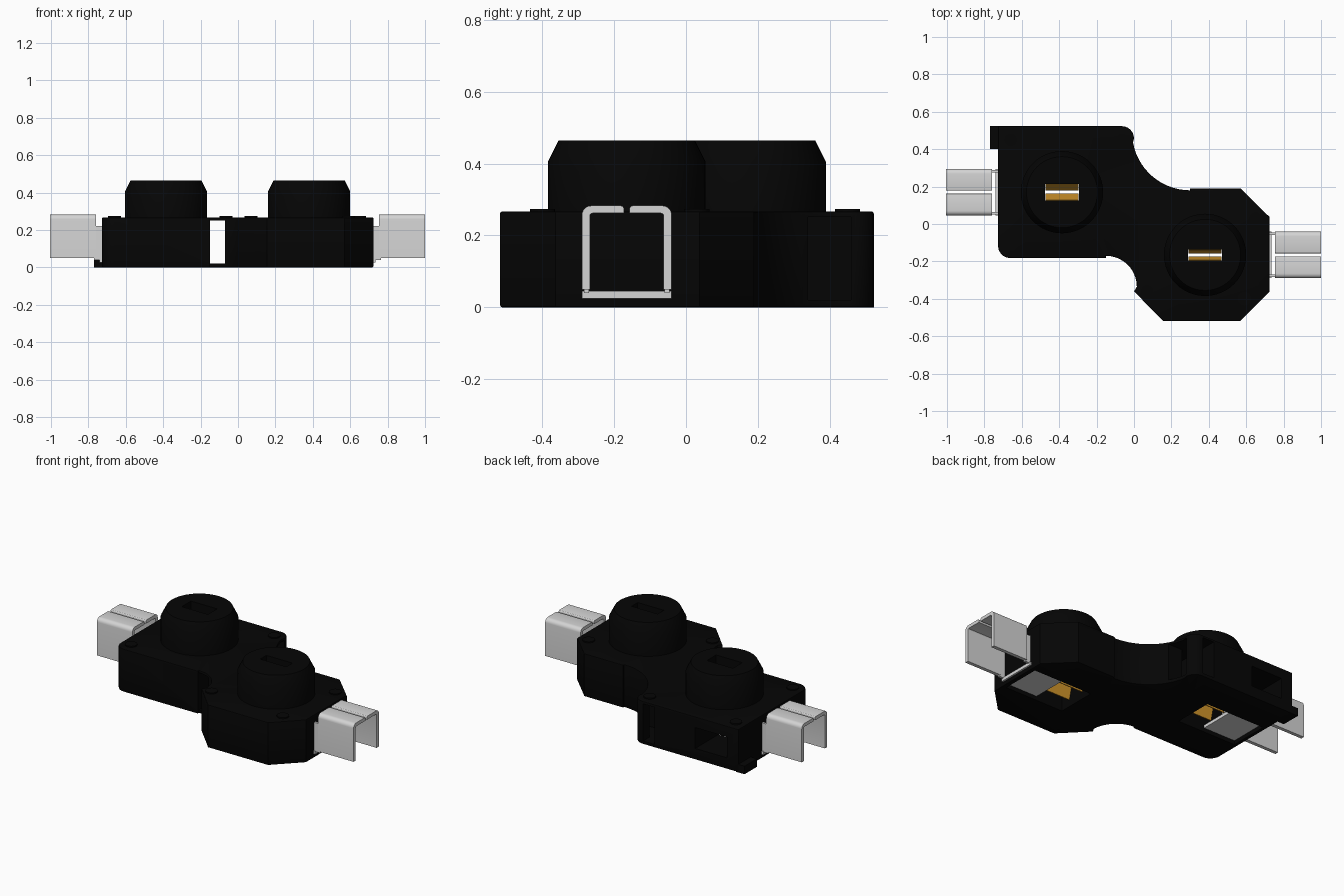
import bpy, bmesh, math
from mathutils import Matrix

if "Cube" in bpy.data.objects:
    bpy.data.objects.remove(bpy.data.objects["Cube"], do_unlink=True)


def material(name, rgb):
    m = bpy.data.materials.new(name)
    m.use_nodes = True
    m.diffuse_color = (*rgb, 1)
    m.node_tree.nodes["Principled BSDF"].inputs["Base Color"].default_value = (*rgb, 1)
    return m


BLACK = material("black plastic", (0.0016, 0.0016, 0.0016))
SILVER = material("silver metal", (0.66, 0.66, 0.66))
BRASS = material("brass orange", (0.65, 0.31, 0.025))


def activate(ob):
    bpy.ops.object.select_all(action='DESELECT')
    ob.select_set(True)
    bpy.context.view_layer.objects.active = ob


def smooth_shade(ob):
    activate(ob)
    bpy.ops.object.shade_smooth_by_angle(angle=math.radians(30))


def finish(bm, name, mat, smooth=False):
    bmesh.ops.recalc_face_normals(bm, faces=bm.faces)
    me = bpy.data.meshes.new(name)
    bm.to_mesh(me)
    bm.free()
    me.materials.append(mat)
    ob = bpy.data.objects.new(name, me)
    bpy.context.collection.objects.link(ob)
    if smooth:
        smooth_shade(ob)
    return ob


def box(name, mat, lo, hi):
    bm = bmesh.new()
    bmesh.ops.create_cube(bm, size=1)
    for v in bm.verts:
        v.co = [lo[i] if v.co[i] < 0 else hi[i] for i in range(3)]
    return finish(bm, name, mat)


def prism(points, offset):
    """Extrude a closed polygon of 3D points by an offset vector."""
    bm = bmesh.new()
    face = bm.faces.new([bm.verts.new(p) for p in points])
    new = bmesh.ops.extrude_face_region(bm, geom=[face], use_keep_orig=True)["geom"]
    bmesh.ops.translate(bm, vec=offset,
                        verts=[v for v in new if isinstance(v, bmesh.types.BMVert)])
    bmesh.ops.recalc_face_normals(bm, faces=bm.faces)
    return bm


def extrude_x(name, mat, profile, x0, x1, smooth=False):
    return finish(prism([(x0, y, z) for y, z in profile], (x1 - x0, 0, 0)), name, mat, smooth)


def lathe(name, mat, rings, cx, cy, segs=48):
    """Stack circles given as (radius, z)."""
    bm = bmesh.new()
    loops = [[bm.verts.new((cx + r * math.cos(2 * math.pi * i / segs),
                            cy + r * math.sin(2 * math.pi * i / segs), z))
              for i in range(segs)] for r, z in rings]
    for a, b in zip(loops, loops[1:]):
        for i in range(segs):
            j = (i + 1) % segs
            bm.faces.new((a[i], a[j], b[j], b[i]))
    bm.faces.new(loops[0][::-1])
    bm.faces.new(loops[-1])
    return finish(bm, name, mat, True)


def cut(target, lo, hi):
    cutter = box("cutter", BLACK, lo, hi)
    activate(target)
    mod = target.modifiers.new("cut", 'BOOLEAN')
    mod.operation, mod.solver, mod.object = 'DIFFERENCE', 'EXACT', cutter
    bpy.ops.object.modifier_apply(modifier=mod.name)
    bpy.data.objects.remove(cutter, do_unlink=True)


def arc(cx, cy, r, a0, a1, n):
    return [(cx + r * math.cos(math.radians(a0 + (a1 - a0) * i / n)),
             cy + r * math.sin(math.radians(a0 + (a1 - a0) * i / n))) for i in range(n + 1)]


# Housing: S-shaped block with softened rims
TOP = 0.267
outline = [(-0.727, 0.523)]
outline += arc(-0.065, 0.458, 0.065, 90, 0, 6)
outline += arc(0.30, 0.49, 0.31, 190, 270, 14)
outline += [(0.30, 0.19), (0.57, 0.19), (0.724, 0.038), (0.724, -0.364),
            (0.57, -0.518), (0.155, -0.518), (0.0, -0.36)]
outline += arc(-0.15, -0.335, 0.165, 0, 90, 10)
outline += [(-0.15, -0.182)]
outline += arc(-0.662, -0.117, 0.065, 270, 180, 6)

bm = prism([(x, y, 0) for x, y in outline], (0, 0, TOP))
rims = [e for e in bm.edges if abs(e.verts[0].co.z - e.verts[1].co.z) < 1e-5]
bmesh.ops.bevel(bm, geom=rims, offset=0.006, segments=2, profile=0.5, affect='EDGES')
housing = finish(bm, "housing", BLACK)
cut(housing, (-0.15, -0.3, 0.02), (-0.07, 0.6, 0.252))      # cable tunnel
cut(housing, (-0.11, 0.34, 0.02), (0.06, 0.46, 0.252))      # tunnel side exit
cut(housing, (-0.65, 0.28, 0.07), (-0.43, 0.6, 0.20))       # rear latch window

box("corner_tab", BLACK, (-0.77, 0.40, 0), (-0.71, 0.523, 0.05))

# Small round pads on the deck
for i, (x, y) in enumerate([(-0.66, -0.11), (-0.66, 0.45), (-0.065, 0.45),
                            (0.07, -0.36), (0.59, -0.40), (0.65, 0.03)]):
    lathe(f"deck_pad_{i + 1}", BLACK, [(0.035, 0.255), (0.035, 0.274)], x, y, 20)


def terminal_half(side):
    """One side plate with its folded-over wing, as a closed (y, z) profile."""
    outer = [(0.125, 0.05)] + arc(0.099, 0.257, 0.026, 0, 90, 6)
    lip = arc(0.016, 0.275, 0.008, 90, 180, 3) + [(0.008, 0.262)]
    inner = arc(0.095, 0.254, 0.008, 90, 0, 3) + [(0.103, 0.05)]
    return [(side * y, z) for y, z in outer + lip + inner]


def leaf(side, half_slot):
    """Spring contact leaf, pinched in the middle and flared at both ends."""
    path = [(half_slot - 0.003, 0.38), (0.008, 0.30), (0.008, 0.23), (0.055, 0.04)]
    return [(side * y, z) for y, z in path + [(y + 0.006, z) for y, z in path[::-1]]]


# Each socket's metal is built along +x, then turned half round for the other side
for label, turn, cx, cy, half in (("left", 0, 0.38, -0.165, 0.03),
                                  ("right", math.pi, -0.385, 0.17, 0.045)):
    knob = lathe(f"{label}_socket", BLACK,
                 [(0.22, 0.252), (0.22, 0.405), (0.19, 0.465)], cx, cy)
    for part in (knob, housing):
        cut(part, (cx - 0.09, cy - half, 0.2), (cx + 0.09, cy + half, 0.5))
    # Terminal pocket open to the underside
    d = math.cos(turn)
    x0, x1 = sorted((cx - d * 0.092, cx + d * 0.318))
    cut(housing, (x0, cy - 0.126, -0.1), (x1, cy + 0.126, 0.24))

    parts = [box(f"{label}_terminal_base", SILVER,
                 (0.095, -0.125, 0.025), (0.355, 0.125, 0.045))]
    for s, tag in ((1, "a"), (-1, "b")):
        parts.append(extrude_x(f"{label}_terminal_wing_{tag}", SILVER,
                               terminal_half(s), 0.375, 0.62, True))
        y0, y1 = sorted((s * 0.105, s * 0.119))
        parts.append(box(f"{label}_terminal_neck_{tag}", SILVER,
                         (0.22, y0, 0.04), (0.385, y1, 0.22)))
        parts.append(extrude_x(f"{label}_contact_leaf_{tag}", BRASS,
                               leaf(s, half), -0.088, 0.088))
    place = Matrix.Translation((cx, cy, 0)) @ Matrix.Rotation(turn, 4, 'Z')
    for p in parts:
        p.data.transform(place)

smooth_shade(housing)
